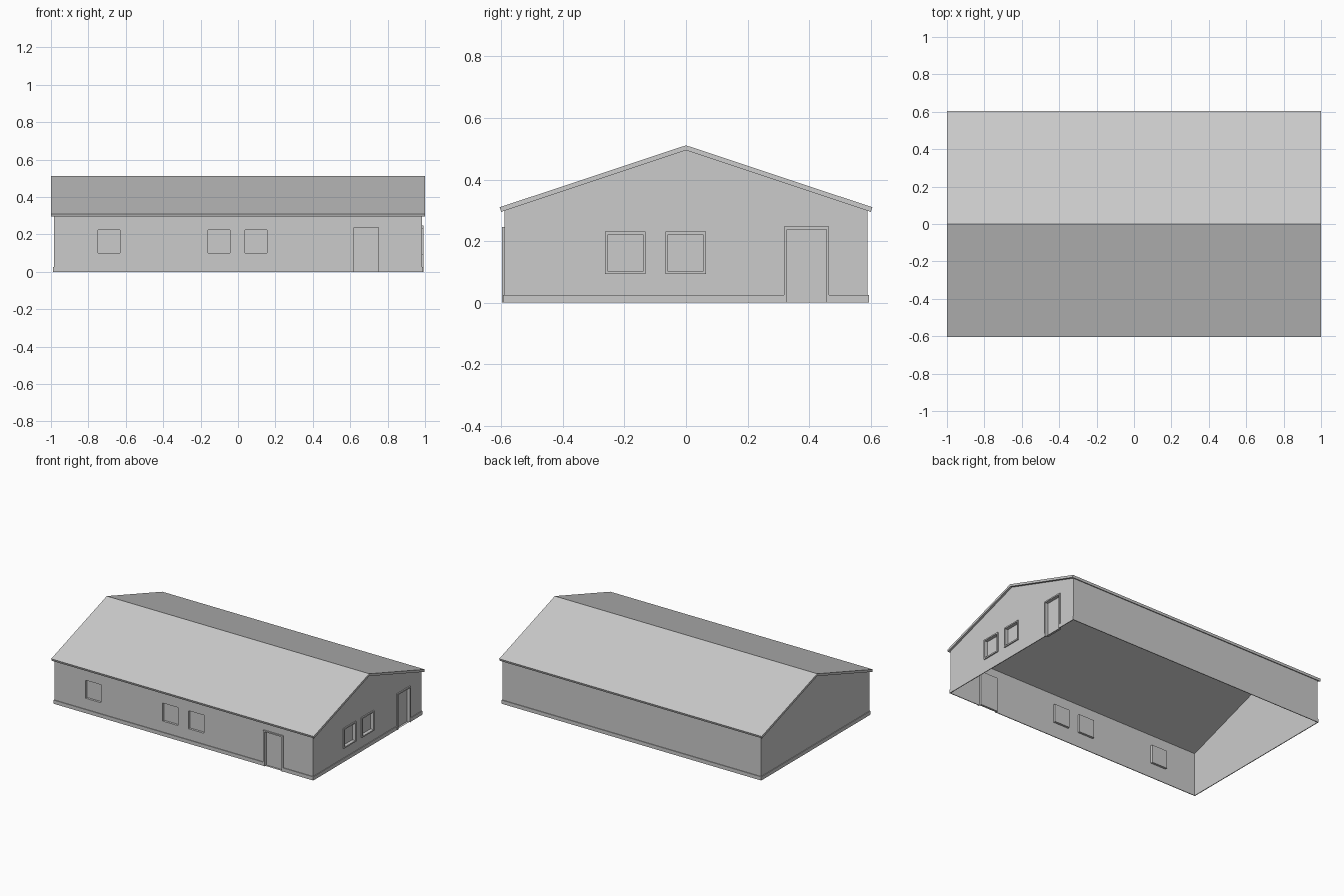
import bpy, bmesh
from mathutils import Vector

if "Cube" in bpy.data.objects:
    bpy.data.objects.remove(bpy.data.objects["Cube"])

WX, WY = 0.985, 0.59          # wall half sizes
EAVE, RIDGE = 0.2985, 0.495   # wall top and gable peak
RECESS, PROUD, TRIM = 0.015, 0.008, 0.009


def finish(name, bm):
    me = bpy.data.meshes.new(name)
    bm.to_mesh(me)
    bm.free()
    ob = bpy.data.objects.new(name, me)
    bpy.context.collection.objects.link(ob)
    return ob


def wall_space(side):
    """Maps (along, outward, up) to world for the front, right, back, left wall."""
    return {
        'front': lambda u, o, z: Vector((u, -WY - o, z)),
        'right': lambda u, o, z: Vector((WX + o, u, z)),
        'back': lambda u, o, z: Vector((-u, WY + o, z)),
        'left': lambda u, o, z: Vector((-WX - o, -u, z)),
    }[side]


def add_box(bm, put, u0, u1, o0, o1, z0, z1, skip_front=False):
    v = [bm.verts.new(put(u, o, z)) for o in (o0, o1)
         for u, z in ((u0, z0), (u1, z0), (u1, z1), (u0, z1))]
    faces = [(3, 2, 1, 0), (0, 1, 5, 4), (1, 2, 6, 5), (2, 3, 7, 6), (3, 0, 4, 7)]
    if not skip_front:
        faces.append((4, 5, 6, 7))
    made = [bm.faces.new([v[i] for i in f]) for f in faces]
    if skip_front:
        # open tray: faces look into the recess
        bmesh.ops.reverse_faces(bm, faces=made)


def wall(side, half, gable, openings):
    """Thin wall with its openings cut out."""
    put = wall_space(side)
    pts = [(-half, 0), (half, 0), (half, EAVE)]
    if gable:
        pts.append((0, RIDGE))
    pts.append((-half, EAVE))
    bm = bmesh.new()
    bm.faces.new([bm.verts.new(put(u, 0, z)) for u, z in pts])
    origin = put(0, 0, 0)
    along = put(1, 0, 0) - origin
    for u0, u1, z0, z1 in openings:
        for co, no in ((put(u0, 0, 0), along), (put(u1, 0, 0), along),
                       (put(0, 0, z0), Vector((0, 0, 1))), (put(0, 0, z1), Vector((0, 0, 1)))):
            bmesh.ops.bisect_plane(bm, geom=bm.verts[:] + bm.edges[:] + bm.faces[:],
                                   plane_co=co, plane_no=no, dist=1e-5)
    gone = []
    for f in bm.faces:
        c = f.calc_center_median()
        u = (c - origin).dot(along)
        if any(a < u < b and lo < c.z < hi for a, b, lo, hi in openings):
            gone.append(f)
    bmesh.ops.delete(bm, geom=gone, context='FACES')
    finish(side + '_wall', bm)


def opening_part(name, side, rect, frame):
    """Recessed pane or door leaf, with an optional raised frame around it."""
    put = wall_space(side)
    u0, u1, z0, z1 = rect
    bm = bmesh.new()
    add_box(bm, put, u0, u1, -RECESS, 0, z0, z1, skip_front=True)
    finish(name, bm)
    if frame:
        bm = bmesh.new()
        for a, b in ((u0 - TRIM, u0), (u1, u1 + TRIM)):
            add_box(bm, put, a, b, 0, PROUD, z0, z1)
        add_box(bm, put, u0 - TRIM, u1 + TRIM, 0, PROUD, z1, z1 + TRIM)
        if z0 > 0:
            add_box(bm, put, u0 - TRIM, u1 + TRIM, 0, PROUD, z0 - TRIM, z0)
        bmesh.ops.recalc_face_normals(bm, faces=bm.faces)
        finish(name + '_frame', bm)


def baseboard(side, half, gap):
    put = wall_space(side)
    bm = bmesh.new()
    spans = [(-half, gap[0]), (gap[1], half)] if gap else [(-half, half)]
    for a, b in spans:
        add_box(bm, put, a, b, 0, 0.005, 0, 0.025)
    bmesh.ops.recalc_face_normals(bm, faces=bm.faces)
    finish(side + '_baseboard', bm)


# windows and doors as (start, end, bottom, top) along each wall
windows = {
    'front': [(u, u + 0.118, 0.1, 0.224) for u in (-0.748, -0.161, 0.037)],
    'right': [(u, u + 0.114, 0.102, 0.222) for u in (-0.254, -0.058)],
}
doors = {'front': (0.619, 0.751, 0, 0.237), 'right': (0.328, 0.456, 0, 0.238)}

# walls, openings and baseboards
for side in ('front', 'right', 'back', 'left'):
    gable = side in ('right', 'left')
    half = WY if gable else WX
    wins, door = windows.get(side, []), doors.get(side)
    wall(side, half, gable, wins + ([door] if door else []))
    for i, rect in enumerate(wins):
        opening_part(f'{side}_window_{i + 1}', side, rect, frame=gable)
    gap = None
    if door:
        opening_part(side + '_door', side, door, frame=True)
        gap = (door[0] - TRIM, door[1] + TRIM)
    baseboard(side, half + (0 if gable else 0.005), gap)

# roof: thin folded slab
profile = [(-0.605, 0.310), (0, 0.511), (0.605, 0.310),
           (0.600, 0.295), (0, 0.495), (-0.600, 0.295)]
bm = bmesh.new()
ends = [[bm.verts.new((x, y, z)) for y, z in profile] for x in (-1, 1)]
n = len(profile)
for e in ends:
    bm.faces.new((e[0], e[1], e[4], e[5]))
    bm.faces.new((e[1], e[2], e[3], e[4]))
for i in range(n):
    j = (i + 1) % n
    bm.faces.new((ends[0][i], ends[0][j], ends[1][j], ends[1][i]))
bmesh.ops.recalc_face_normals(bm, faces=bm.faces)
finish('roof', bm)
